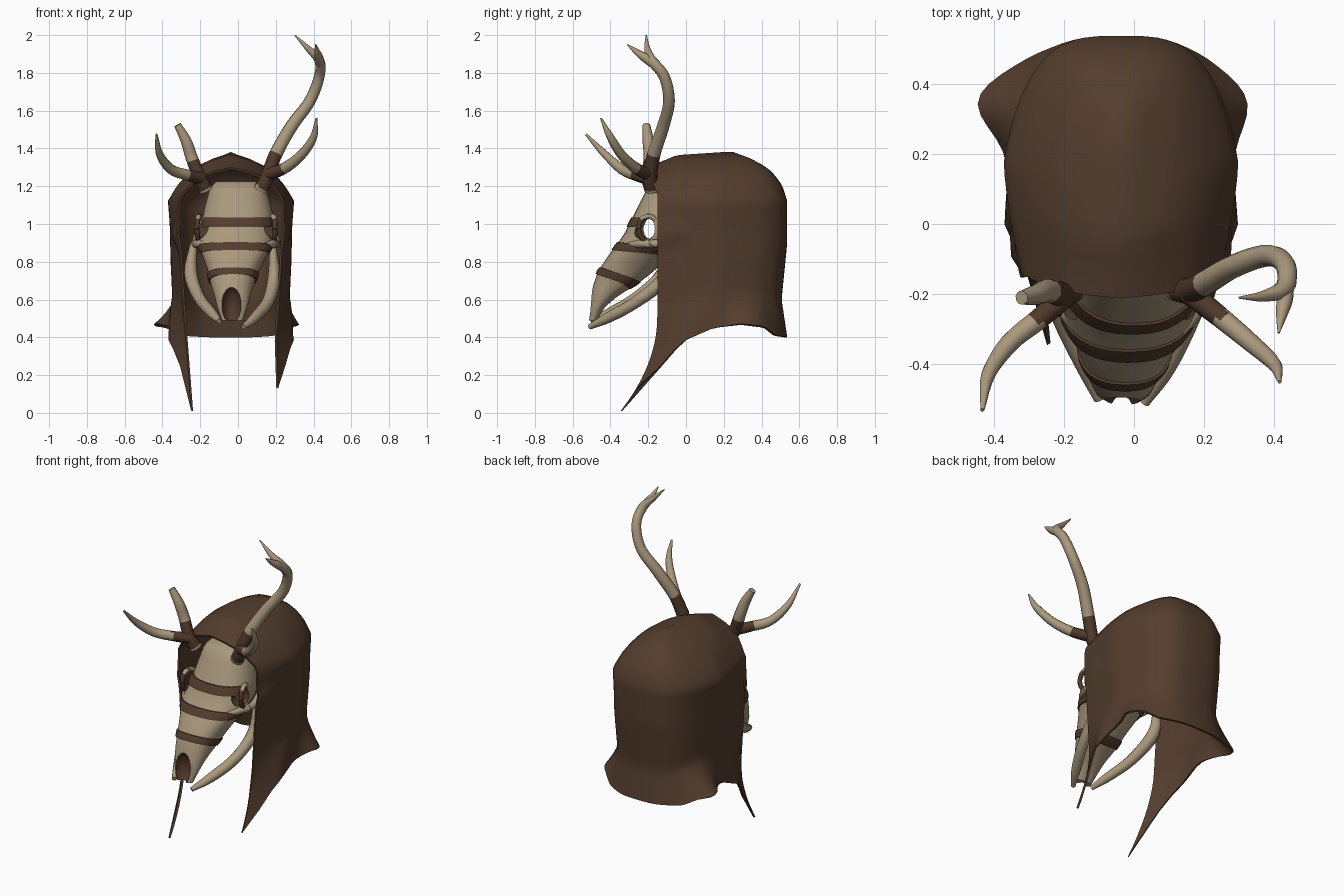
import bpy, bmesh, math
from mathutils import Vector, Matrix

if "Cube" in bpy.data.objects:
    bpy.data.objects.remove(bpy.data.objects["Cube"])


def material(name, rgb):
    m = bpy.data.materials.new(name)
    m.diffuse_color = (*rgb, 1)
    m.use_nodes = True
    m.node_tree.nodes["Principled BSDF"].inputs["Base Color"].default_value = m.diffuse_color
    return m


CLOTH = material("brown cloth", (0.088, 0.047, 0.027))
BONE = material("bone", (0.40, 0.315, 0.205))
DARK = material("dark brown", (0.080, 0.040, 0.023))
STRAP = material("strap brown", (0.090, 0.046, 0.027))


def finish(name, bm, mats, angle=50):
    bmesh.ops.recalc_face_normals(bm, faces=bm.faces)
    me = bpy.data.meshes.new(name)
    bm.to_mesh(me)
    bm.free()
    ob = bpy.data.objects.new(name, me)
    bpy.context.collection.objects.link(ob)
    for m in mats:
        me.materials.append(m)
    smooth(ob, angle)
    return ob


def smooth(ob, angle):
    bpy.ops.object.select_all(action='DESELECT')
    ob.select_set(True)
    bpy.context.view_layer.objects.active = ob
    bpy.ops.object.shade_smooth_by_angle(angle=math.radians(angle))


def apply(ob, mod, angle=50):
    bpy.context.view_layer.objects.active = ob
    bpy.ops.object.modifier_apply(modifier=mod.name)
    smooth(ob, angle)


def lerp(table, t):
    """Interpolate rows of (key, values...) with rising keys."""
    if t <= table[0][0]:
        return table[0][1:]
    for a, b in zip(table, table[1:]):
        if t <= b[0]:
            f = (t - a[0]) / (b[0] - a[0])
            return tuple(p + (q - p) * f for p, q in zip(a[1:], b[1:]))
    return table[-1][1:]


def loft(bm, rows, closed):
    vs = [[bm.verts.new(p) for p in r] for r in rows]
    n = len(rows[0])
    for r, s in zip(vs, vs[1:]):
        for i in range(n if closed else n - 1):
            j = (i + 1) % n
            bm.faces.new((r[i], r[j], s[j], s[i]))
    return vs


def spow(v, e):
    return math.copysign(abs(v) ** e, v)


def tube(name, pts, mats, rule=None, sides=10, steps=4):
    """Sweep a round section along smooth (x, y, z, radius) points."""
    P = [Vector(p) for p in pts]
    P = [P[0] * 2 - P[1]] + P + [P[-1] * 2 - P[-2]]
    path = []
    for i in range(1, len(P) - 2):
        a, b, c, d = P[i - 1:i + 3]
        for k in range(steps):
            t = k / steps
            path.append(0.5 * (2 * b + (c - a) * t + (2 * a - 5 * b + 4 * c - d) * t * t
                               + (3 * b - a - 3 * c + d) * t ** 3))
    path.append(P[-2])
    rows = []
    for i, p in enumerate(path):
        tan = (path[min(i + 1, len(path) - 1)] - path[max(i - 1, 0)]).xyz.normalized()
        u = tan.cross(Vector((0.3, 1, 0.1))).normalized()
        w = tan.cross(u)
        rows.append([p.xyz + max(p.w, 0.003) * (u * math.cos(2 * math.pi * k / sides)
                     + w * math.sin(2 * math.pi * k / sides)) for k in range(sides)])
    bm = bmesh.new()
    vs = loft(bm, rows, True)
    bm.faces.new(vs[0])
    bm.faces.new(vs[-1])
    if rule:
        for f in bm.faces:
            f.material_index = rule(f.calc_center_median())
    return finish(name, bm, mats)


# Hood: U-shaped rows, open in front, closing to a ridge on top
HEM = [(-0.15, 0.01), (-0.12, 0.19), (-0.05, 0.325), (0, 0.385), (0.15, 0.45),
       (0.3, 0.47), (0.42, 0.455), (0.47, 0.41), (0.53, 0.40)]
WIDTH = [(0, .205, .33), (.2, .22, .33), (.45, .24, .33), (.6, .25, .325),
         (.8, .262, .335), (1.0, .275, .34), (1.12, .275, .35), (1.2, .235, .30),
         (1.27, .19, .235), (1.33, .12, .15), (1.375, .001, .001)]
BACK = [(.4, .53), (.6, .50), (.9, .53), (1.12, .53), (1.2, .505), (1.27, .455),
        (1.33, .37), (1.375, .25)]
GAIN = [(.38, 4.5), (.62, 2.1), (2, 2.1)]


def hood_point(a, v):
    s = math.sin(a) ** 0.9
    left = a < math.pi / 2
    if v <= 1:
        lo = lerp(HEM, -0.15 + 0.68 * s)[0]
        if not left:
            lo = max(lo, 0.13)
        z = lo + (1.12 - lo) * v
    else:
        z = 1.12 + 0.255 * (v - 1)
    wf, wb = lerp(WIDTH, z)
    y = -0.15 + (lerp(BACK, z)[0] + 0.15) * s
    w = wf + (wb - wf) * min(1, s * lerp(GAIN, z)[0])
    if z < 0.4 and not left:
        w += 0.03 * (0.4 - z) / 0.27
    x = -0.037 - w * spow(math.cos(a), 0.6)
    front = max(0, 1 - s * 4)
    if z < 0.5:                        # tails sweep forward
        y -= 0.8 * (0.5 - z) ** 2 * min(1, max(0, 1 - s * 2))
    if z > 1.15:                       # brow of the hood droops forward
        k = (z - 1.15) / 0.225
        y -= 0.06 * k * front
        z -= 0.06 * k * front + 0.02 * k * min(1, max(0, 0.2 - y) / 0.3)
    bump = 0.025 * math.exp(-((y + 0.08) / 0.07) ** 2 - ((z - 0.95) / 0.04) ** 2)
    hem = max(0, 1 - v / 0.3) ** 1.5   # flared back corners
    bump += hem * (0.14 if left else 0.09) * math.exp(-((y - 0.36) / 0.12) ** 2)
    return x - math.copysign(bump * min(1, 2.5 * abs(math.cos(a))), math.cos(a)), y, z


N = 48
levels = [i / 20 for i in range(21)] + [1 + i / 8 for i in range(1, 9)]
bm = bmesh.new()
loft(bm, [[hood_point(math.pi * i / N, v) for i in range(N + 1)] for v in levels], False)
bmesh.ops.remove_doubles(bm, verts=bm.verts, dist=0.004)
hood = finish("hood", bm, [CLOTH])
sol = hood.modifiers.new("thickness", 'SOLIDIFY')
sol.thickness = 0.012
sol.offset = 0
apply(hood, sol)

# Skull: height, front y, back y, half width, centre x
SKULL = [(.49, -.515, -.47, .055, -.03), (.56, -.51, -.43, .08, -.03),
         (.62, -.505, -.36, .095, -.03), (.68, -.49, -.26, .115, -.03),
         (.75, -.465, -.17, .135, -.025), (.82, -.42, -.1, .165, -.02),
         (.88, -.375, -.05, .195, -.015), (.95, -.325, .02, .205, -.01),
         (1.03, -.285, .05, .19, 0), (1.1, -.25, .05, .175, 0),
         (1.19, -.205, .02, .15, 0), (1.225, -.165, -.02, .115, 0)]


def skull_point(z, a, grow=0.0):
    yf, yb, w, cx = lerp(SKULL, z)
    return Vector((cx + (w + grow) * spow(math.sin(a), 0.85),
                   (yf + yb) / 2 - ((yb - yf) / 2 + grow) * spow(math.cos(a), 0.9), z))


S = 36
bm = bmesh.new()
vs = loft(bm, [[skull_point(.49 + .735 * j / 30, 2 * math.pi * i / S) for i in range(S)]
               for j in range(31)], True)
bm.faces.new(vs[0])
bm.faces.new(vs[-1])
skull = finish("skull", bm, [BONE, DARK])


# Eye sockets and nose opening
def cut(loc, size, cylinder=False):
    bm = bmesh.new()
    if cylinder:
        bmesh.ops.create_cone(bm, cap_ends=True, segments=20, radius1=1, radius2=1, depth=2,
                              matrix=Matrix.Rotation(math.pi / 2, 4, 'Y'))
    else:
        bmesh.ops.create_uvsphere(bm, u_segments=20, v_segments=12, radius=1)
    for v in bm.verts:
        v.co = Vector(loc) + Vector(p * q for p, q in zip(v.co, size))
    for f in bm.faces:
        f.material_index = 1
    cutter = finish("cutter", bm, [BONE, DARK])
    cutter.hide_render = True
    mod = skull.modifiers.new("cut", 'BOOLEAN')
    mod.operation = 'DIFFERENCE'
    mod.object = cutter
    apply(skull, mod)
    bpy.data.objects.remove(cutter)


cut((0, -.195, .975), (.4, .03, .052), True)
for sx in (-1, 1):
    cut((sx * .205 - .01, -.245, .975), (.06, .06, .055))
cut((-.035, -.54, .575), (.058, .09, .105))

# Straps on the skull, dipping towards the back; the brow strap ends at the eyes
for name, z0, h, dip, reach in (("brow_strap", .985, .05, .0, 1.1),
                                ("cheek_strap", .862, .042, .03, math.pi),
                                ("snout_strap", .735, .036, .08, math.pi)):
    bm = bmesh.new()
    rows = [[skull_point(z0 + h * k - dip * (1 - math.cos(a)) / 2, a, g)
             for a in (reach * (2 * i / S - 1) for i in range(S + 1))]
            for k, g in ((0, -.005), (0, .007), (.5, .009), (1, .007), (1, -.005))]
    loft(bm, rows, False)
    finish(name, bm, [STRAP])

# Eye rims wrapped in brown at the front, cheek bones
for side, sx in (("left", -1), ("right", 1)):
    ring = [(sx * (.195 + .012 * math.cos(t)) - .01, -.2 - .052 * math.cos(t),
             .975 + .066 * math.sin(t), .014)
            for t in (2 * math.pi * i / 12 for i in range(13))]
    tube(side + "_eye_rim", ring, [BONE, DARK], lambda c: int(c.y < -.21 and c.z < 1.03),
         steps=2, sides=8)
    tube(side + "_cheek_bone", [(sx * .15 - .01, -.31, .89, .01), (sx * .195 - .01, -.23, .895, .024),
                                (sx * .215 - .01, -.14, .9, .022), (sx * .2 - .01, -.03, .95, .02)],
         [BONE])

# Lower jaw halves
tube("left_jaw", [(-.235, -.08, .90, .018), (-.25, -.12, .74, .036), (-.205, -.26, .61, .032),
                  (-.14, -.4, .53, .028), (-.10, -.5, .485, .014)], [BONE])
tube("right_jaw", [(.185, -.08, .88, .018), (.19, -.12, .71, .034), (.16, -.26, .59, .032),
                   (.09, -.41, .505, .028), (.03, -.51, .455, .014)], [BONE])


# Antlers: brown near the fork, bone beyond
def antler(name, fork, reach, pts):
    F = Vector(fork)
    tube(name, pts, [BONE, DARK], lambda c: int((c - F).length < reach), steps=6)


LF, RF = (-.215, -.215, 1.255), (.175, -.2, 1.28)
antler("left_antler_stem", LF, .09, [(-.17, -.18, 1.18, .04), (-.205, -.2, 1.25, .036),
       (-.245, -.19, 1.35, .034), (-.275, -.2, 1.44, .03), (-.32, -.21, 1.525, .02)])
antler("left_antler_tine", LF, .09, [(-.19, -.2, 1.24, .034), (-.27, -.27, 1.26, .03),
       (-.355, -.34, 1.29, .027), (-.415, -.43, 1.37, .02), (-.432, -.53, 1.475, .006)])
antler("right_antler_stem", RF, .105, [(.12, -.18, 1.18, .04), (.155, -.19, 1.25, .038),
       (.2, -.17, 1.37, .036), (.285, -.12, 1.52, .034), (.38, -.09, 1.65, .031),
       (.43, -.115, 1.78, .029), (.43, -.18, 1.865, .027), (.37, -.205, 1.93, .016),
       (.30, -.21, 2.0, .003)])
antler("right_antler_fork", RF, .1, [(.435, -.15, 1.83, .022), (.43, -.21, 1.875, .024),
       (.42, -.26, 1.91, .016), (.412, -.31, 1.95, .003)])
antler("right_antler_tine", RF, .105, [(.15, -.19, 1.26, .034), (.245, -.265, 1.295, .03),
       (.335, -.34, 1.365, .026), (.4, -.4, 1.46, .02), (.415, -.45, 1.56, .005)])
